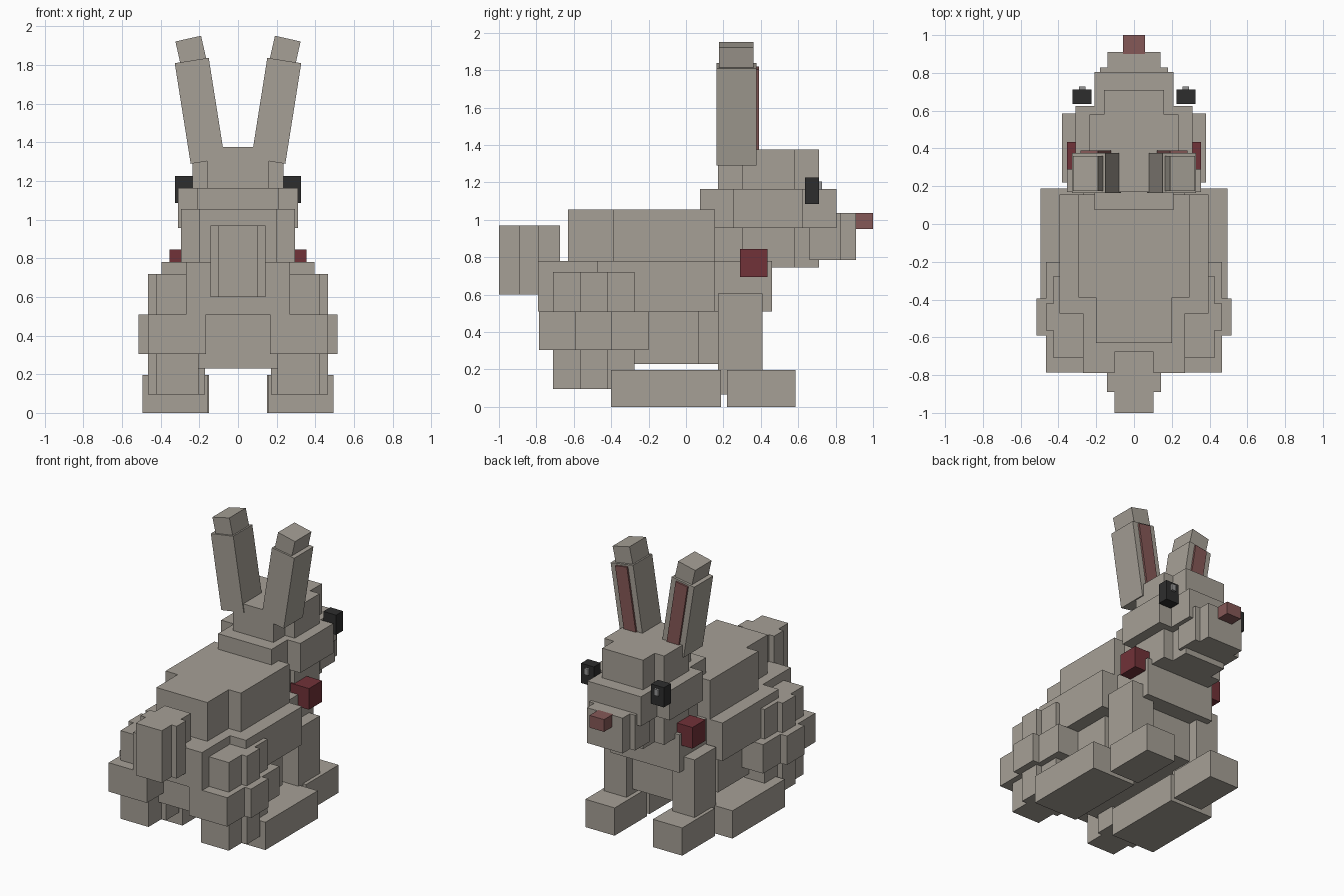
import bpy, bmesh, math
from mathutils import Matrix

if "Cube" in bpy.data.objects:
    bpy.data.objects.remove(bpy.data.objects["Cube"])


def mat(name, rgb):
    m = bpy.data.materials.new(name)
    m.diffuse_color = (*rgb, 1)
    m.use_nodes = True
    m.node_tree.nodes["Principled BSDF"].inputs["Base Color"].default_value = m.diffuse_color
    return m


FUR = mat("warm_grey_fur", (0.38, 0.35, 0.305))
PINK = mat("dusty_pink", (0.235, 0.098, 0.095))
RED = mat("dark_red", (0.165, 0.032, 0.04))
BLACK = mat("eye_black", (0.027, 0.027, 0.027))
GLINT = mat("eye_glint", (0.3, 0.3, 0.3))


def build(name, boxes, material, xf=None):
    """One object from boxes given as (x0, x1, y0, y1, z0, z1)."""
    bm = bmesh.new()
    for x0, x1, y0, y1, z0, z1 in boxes:
        m = (Matrix.Translation(((x0 + x1) / 2, (y0 + y1) / 2, (z0 + z1) / 2))
             @ Matrix.Diagonal((x1 - x0, y1 - y0, z1 - z0, 1)))
        bmesh.ops.create_cube(bm, size=1, matrix=m)
    if xf:
        bm.transform(xf)
    me = bpy.data.meshes.new(name)
    bm.to_mesh(me)
    bm.free()
    me.materials.append(material)
    ob = bpy.data.objects.new(name, me)
    bpy.context.collection.objects.link(ob)
    return ob


def pair(name, boxes, material, xf=None):
    """Build on +x and mirror to -x."""
    ob = build(name, boxes, material, xf)
    ob.modifiers.new("mirror", "MIRROR")
    return ob


def cross(name, wide, narrow, z0, z1):
    """Notched block: (half width, y0, y1) of the wide and the narrow box."""
    build(name, [(-w, w, a, b, z0, z1) for w, a, b in (wide, narrow)], FUR)


# Torso, tail and head tiers
cross("belly", (0.30, -0.48, 0.07), (0.21, -0.60, 0.34), 0.23, 0.51)
cross("torso", (0.395, -0.475, 0.155), (0.27, -0.79, 0.46), 0.51, 0.78)
cross("back", (0.295, -0.39, 0.155), (0.20, -0.63, 0.30), 0.78, 1.055)
cross("tail", (0.142, -0.89, -0.785), (0.102, -1.0, -0.675), 0.60, 0.97)
cross("jaw", (0.235, 0.30, 0.58), (0.16, 0.17, 0.71), 0.745, 0.956)
cross("head", (0.31, 0.255, 0.625), (0.21, 0.075, 0.805), 0.956, 1.165)
cross("crown", (0.235, 0.30, 0.58), (0.16, 0.17, 0.71), 1.165, 1.375)
cross("muzzle", (0.18, 0.66, 0.828), (0.14, 0.60, 0.91), 0.785, 1.035)

# Haunches: three stacked notched blocks on each side
for tier, z0, z1 in (("lower", 0.095, 0.305), ("upper", 0.51, 0.72)):
    pair(tier + "_haunch", [(0.17, 0.465, -0.565, -0.42, z0, z1),
                            (0.205, 0.425, -0.71, -0.275, z0, z1)], FUR)
pair("middle_haunch", [(0.12, 0.515, -0.59, -0.395, 0.305, 0.51),
                       (0.165, 0.465, -0.785, -0.20, 0.305, 0.51)], FUR)

# Legs and feet
pair("hind_foot", [(0.155, 0.495, -0.40, 0.187, 0, 0.197)], FUR)
pair("front_leg", [(0.18, 0.355, 0.17, 0.41, 0.065, 0.605)], FUR)
pair("front_foot", [(0.15, 0.38, 0.22, 0.585, 0, 0.197)], FUR)

# Face details and side pompoms
build("nose", [(-0.057, 0.057, 0.90, 1.0, 0.95, 1.037)], PINK)
pair("eye", [(0.225, 0.325, 0.635, 0.712, 1.085, 1.225)], BLACK)
pair("eye_highlight", [(0.258, 0.29, 0.705, 0.728, 1.16, 1.205)], GLINT)
pair("side_pompom", [(0.21, 0.355, 0.288, 0.435, 0.695, 0.845)], RED)

# Ears lean outward, the tips a little more
lean = Matrix.Translation((0.157, 0, 1.303)) @ Matrix.Rotation(math.radians(9), 4, "Y")
pair("ear", [(-0.089, 0.089, 0.163, 0.377, 0, 0.527)], FUR, lean)
pair("inner_ear", [(-0.047, 0.047, 0.37, 0.39, 0.03, 0.515)], PINK, lean)
tip = Matrix.Translation((0.229, 0, 1.81)) @ Matrix.Rotation(math.radians(12.7), 4, "Y")
pair("ear_tip", [(-0.068, 0.068, 0.176, 0.36, -0.02, 0.13)], FUR, tip)
